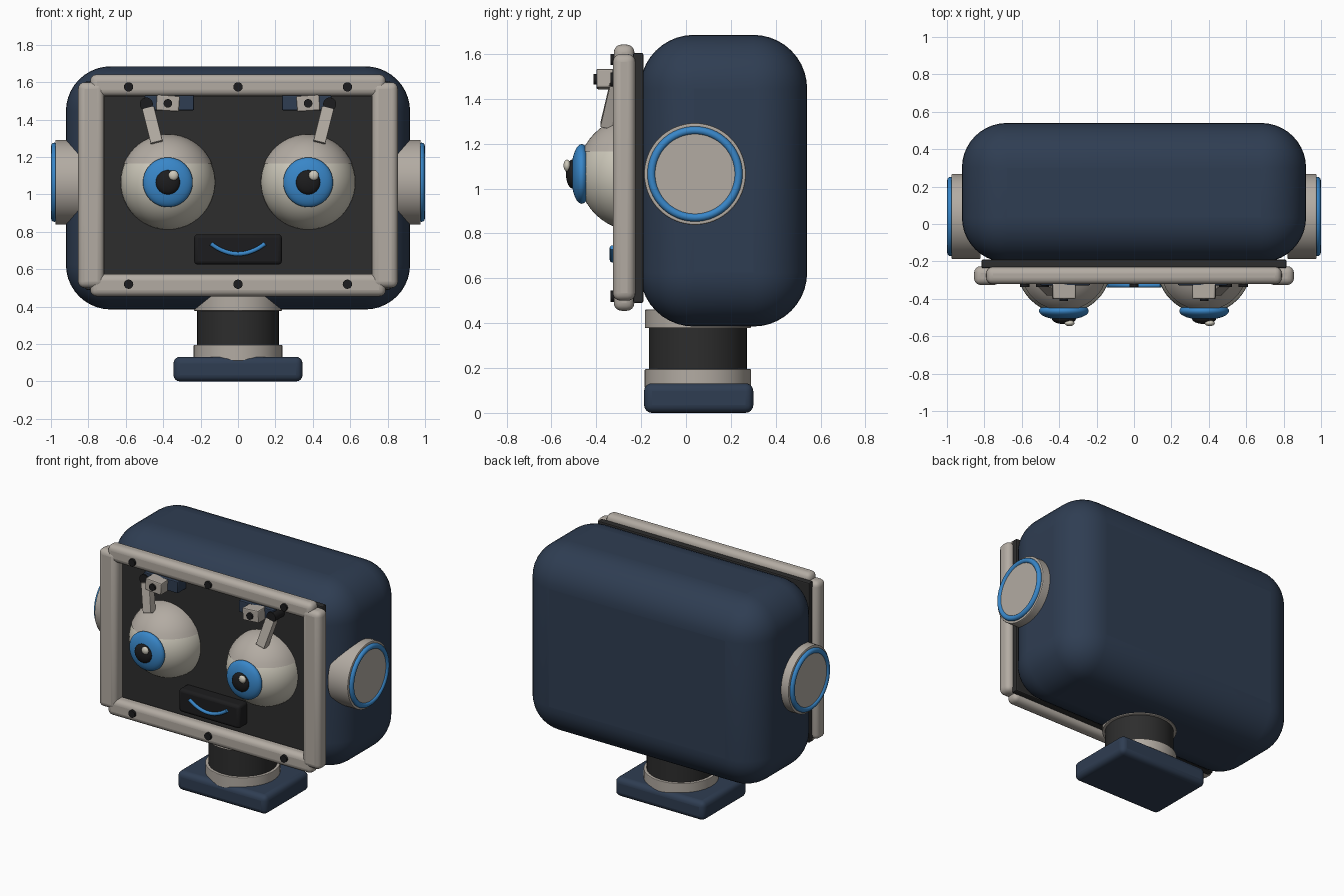
import bpy, bmesh, math
from mathutils import Vector

old = bpy.data.objects.get("Cube")
if old:
    bpy.data.objects.remove(old, do_unlink=True)


def material(name, r, g, b):
    m = bpy.data.materials.new(name)
    m.use_nodes = True
    m.diffuse_color = (r, g, b, 1)
    bsdf = next(n for n in m.node_tree.nodes if n.type == "BSDF_PRINCIPLED")
    bsdf.inputs["Base Color"].default_value = (r, g, b, 1)
    bsdf.inputs["Roughness"].default_value = 0.6
    return m


NAVY = material("navy", 0.028, 0.047, 0.085)
BLUE = material("bright blue", 0.04, 0.24, 0.58)
BEIGE = material("warm grey", 0.45, 0.41, 0.365)
CREAM = material("cream", 0.62, 0.59, 0.5)
DARK = material("charcoal", 0.026, 0.026, 0.026)
BLACK = material("black", 0.012, 0.012, 0.013)


def finish(obj, name, mat, angle=35):
    obj.name = obj.data.name = name
    obj.data.materials.append(mat)
    bpy.ops.object.select_all(action="DESELECT")
    obj.select_set(True)
    bpy.context.view_layer.objects.active = obj
    bpy.ops.object.transform_apply(location=False, rotation=True, scale=True)
    bpy.ops.object.shade_smooth_by_angle(angle=math.radians(angle))
    return obj


def bevel(obj, width, segments):
    mod = obj.modifiers.new("round", "BEVEL")
    mod.width, mod.segments = width, segments
    mod.limit_method = "ANGLE"
    bpy.ops.object.modifier_apply(modifier=mod.name)
    bpy.ops.object.shade_smooth_by_angle(angle=math.radians(40))


def box(name, lo, hi, mat, width=0, segments=3, rot=(0, 0, 0)):
    lo, hi = Vector(lo), Vector(hi)
    bpy.ops.mesh.primitive_cube_add(size=1, location=(lo + hi) / 2)
    obj = bpy.context.object
    obj.scale = hi - lo
    obj.rotation_euler = rot
    finish(obj, name, mat)
    if width:
        bevel(obj, width, segments)
    return obj


def rod(name, start, end, radius, mat, sides=48, width=0):
    start, end = Vector(start), Vector(end)
    axis = end - start
    bpy.ops.mesh.primitive_cylinder_add(vertices=sides, radius=radius,
                                        depth=axis.length, location=(start + end) / 2)
    obj = bpy.context.object
    obj.rotation_euler = axis.to_track_quat("Z", "Y").to_euler()
    finish(obj, name, mat)
    if width:
        bevel(obj, width, 2)
    return obj


def ball(name, center, radii, mat, segments=48):
    bpy.ops.mesh.primitive_uv_sphere_add(segments=segments, ring_count=segments // 2,
                                         radius=1, location=center)
    obj = bpy.context.object
    obj.scale = radii
    return finish(obj, name, mat, 60)


# Head shell and face panel
box("head_shell", (-0.92, -0.205, 0.385), (0.92, 0.54, 1.685), NAVY, 0.24, 10)
box("face_panel", (-0.815, -0.236, 0.49), (0.815, -0.19, 1.605), DARK, 0.008, 2)

# Face frame bars with screws
for label, low, high in (("top", 1.525, 1.642), ("bottom", 0.455, 0.575)):
    box(label + "_frame_bar", (-0.79, -0.322, low), (0.79, -0.23, high), BEIGE, 0.035, 4)
for label, low, high in (("left", 0.715, 0.855), ("right", -0.855, -0.715)):
    box(label + "_frame_bar", (low, -0.326, 0.5), (high, -0.226, 1.6), BEIGE, 0.035, 4)
for z in (0.52, 1.575):
    for x in (-0.585, 0, 0.585):
        rod("frame_screw", (x, -0.3, z), (x, -0.337, z), 0.025, BLACK, 16)

# Mouth plate and smile
box("mouth_plate", (-0.235, -0.322, 0.625), (0.235, -0.22, 0.787), BLACK, 0.02, 3)
curve = bpy.data.curves.new("smile", "CURVE")
curve.dimensions = "3D"
curve.bevel_depth, curve.bevel_resolution = 0.012, 3
curve.use_fill_caps = True
line = curve.splines.new("POLY")
line.points.add(16)
for i, p in enumerate(line.points):
    t = i / 8 - 1
    p.co = (0.145 * t, -0.328, 0.682 + 0.055 * t * t, 1)
smile = bpy.data.objects.new("smile", curve)
bpy.context.collection.objects.link(smile)
bpy.ops.object.select_all(action="DESELECT")
smile.select_set(True)
bpy.context.view_layer.objects.active = smile
bpy.ops.object.convert(target="MESH")
finish(bpy.context.object, "smile", BLUE, 60)

# Eyes, brow mechanisms and ears on both sides
for side, s in (("left", 1), ("right", -1)):
    x, z = 0.375 * s, 1.065
    ball(side + "_eyeball", (x, -0.226, z), (0.253,) * 3, CREAM)
    lid = ball(side + "_eyelid", (x, -0.226, z), (0.257,) * 3, BEIGE)
    bm = bmesh.new()
    bm.from_mesh(lid.data)
    cut = bmesh.ops.bisect_plane(bm, geom=bm.verts[:] + bm.edges[:] + bm.faces[:],
                                 plane_co=(0, 0, 0.1), plane_no=(0, 0, 1), clear_inner=True)
    rim = [e for e in cut["geom_cut"] if isinstance(e, bmesh.types.BMEdge)]
    bmesh.ops.edgeloop_fill(bm, edges=rim)
    bm.to_mesh(lid.data)
    bm.free()
    ball(side + "_iris", (x, -0.465, z), (0.133, 0.047, 0.133), BLUE)
    ball(side + "_pupil", (x, -0.505, z), (0.065, 0.03, 0.065), BLACK, 32)
    ball(side + "_eye_glint", (x + 0.03, -0.53, z + 0.037), (0.027, 0.016, 0.027), CREAM, 16)

    # Brow mount, block and slanted arm
    inner, outer = sorted((0.235 * s, 0.5 * s))
    box(side + "_brow_mount", (inner, -0.328, 1.45), (outer, -0.22, 1.53), NAVY, 0.006, 2)
    rod(side + "_brow_pivot", (0.49 * s, -0.23, 1.483), (0.49 * s, -0.337, 1.483), 0.035, BLACK, 24)
    box(side + "_brow_block", (x - 0.062, -0.4, 1.446), (x + 0.062, -0.31, 1.53), BEIGE,
        0.008, 2, (0, math.radians(4) * -s, 0))
    rod(side + "_brow_screw", (x, -0.38, 1.487), (x, -0.413, 1.487), 0.023, BLACK, 16)
    box(side + "_brow_arm", (0.457 * s - 0.033, -0.362, 1.27), (0.457 * s + 0.033, -0.307, 1.465),
        BEIGE, 0.005, 2, (math.radians(-13), math.radians(14) * s, 0))

    # Ear drum with coloured ring
    rod(side + "_ear", (0.82 * s, 0.04, z), (0.977 * s, 0.04, z), 0.227, BEIGE, 64, 0.006)
    rod(side + "_ear_cap", (0.97 * s, 0.04, z), (0.988 * s, 0.04, z), 0.19, BEIGE, 64)
    bpy.ops.mesh.primitive_torus_add(location=(0.981 * s, 0.04, z), major_segments=64,
                                     minor_segments=12, major_radius=0.194, minor_radius=0.018,
                                     rotation=(0, math.pi / 2, 0))
    finish(bpy.context.object, side + "_ear_ring", BLUE, 60)

# Neck and base
y = 0.053
rod("neck_collar", (0, y, 0.378), (0, y, 0.46), 0.236, BEIGE, 64, 0.004)
rod("neck", (0, y, 0.15), (0, y, 0.4), 0.218, DARK, 64)
rod("neck_ring", (0, y, 0.11), (0, y, 0.195), 0.237, BEIGE, 64, 0.004)
box("base", (-0.345, -0.187, 0), (0.345, 0.3, 0.132), NAVY, 0.035, 4)
